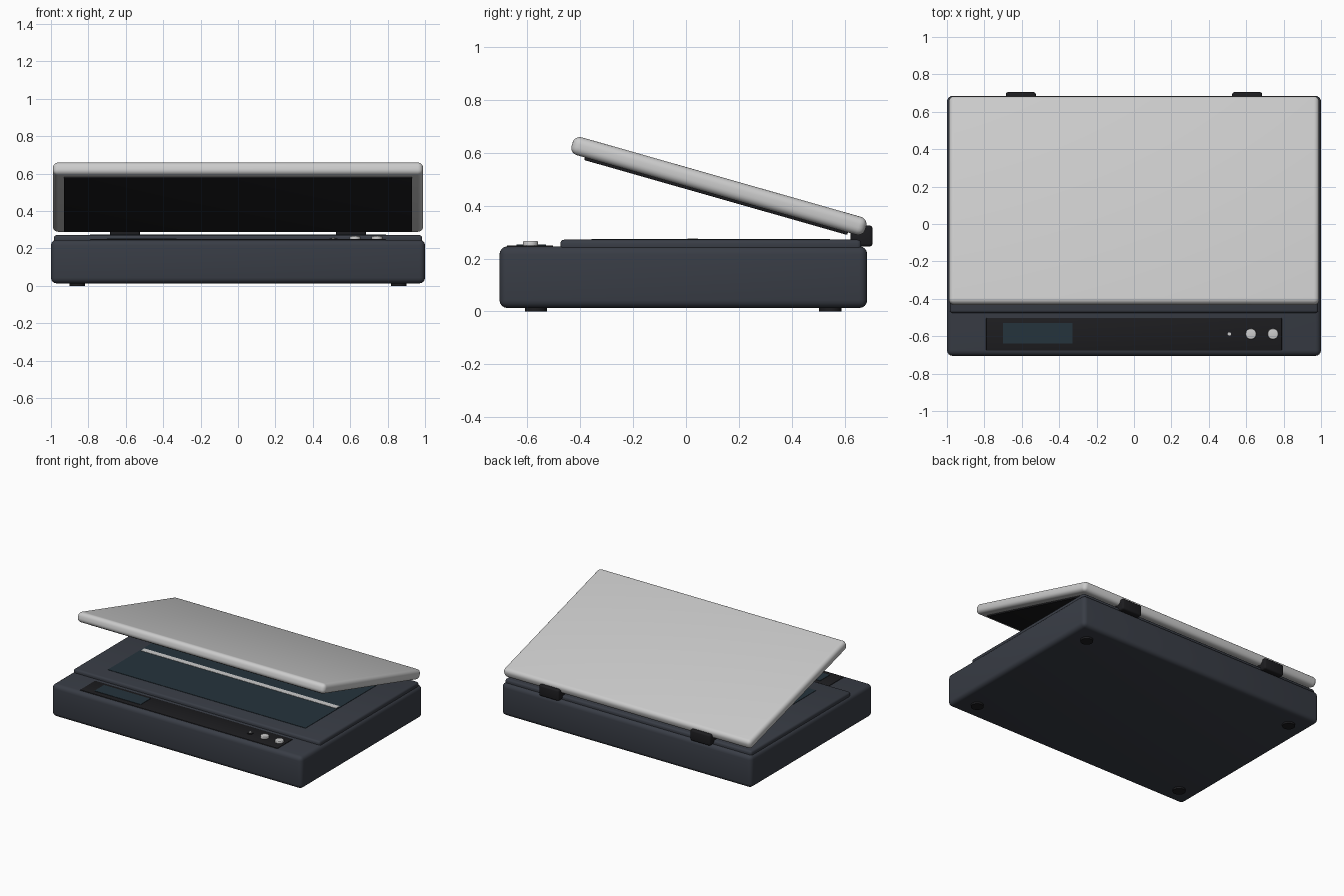
import bpy
from math import radians
from mathutils import Matrix, Vector

if "Cube" in bpy.data.objects:
    bpy.data.objects.remove(bpy.data.objects["Cube"])


def mat(name, r, g, b):
    m = bpy.data.materials.new(name)
    m.diffuse_color = (r, g, b, 1)
    m.use_nodes = True
    m.node_tree.nodes["Principled BSDF"].inputs["Base Color"].default_value = m.diffuse_color
    return m


CHARCOAL = mat("charcoal", 0.04, 0.046, 0.06)
BLACK = mat("black", 0.012, 0.012, 0.014)
GLASS = mat("glass", 0.018, 0.033, 0.045)
SILVER = mat("silver", 0.75, 0.75, 0.77)
WHITE = mat("white", 0.85, 0.87, 0.87)


def finish(ob, name, material, bevel, segments):
    ob.name = name
    ob.data.materials.append(material)
    if bevel:
        mod = ob.modifiers.new("bevel", "BEVEL")
        mod.width = bevel
        mod.segments = segments
        mod.limit_method = "ANGLE"
        bpy.ops.object.modifier_apply(modifier="bevel")
    bpy.ops.object.shade_smooth_by_angle(angle=radians(35))
    return ob


def box(name, x, y, z, material, bevel=0.0, segments=4):
    """Box from (min, max) ranges along each axis."""
    bpy.ops.mesh.primitive_cube_add(size=1)
    ob = bpy.context.object
    size = [r[1] - r[0] for r in (x, y, z)]
    mid = [(r[1] + r[0]) / 2 for r in (x, y, z)]
    ob.data.transform(Matrix.Translation(mid) @ Matrix.Diagonal((*size, 1)))
    return finish(ob, name, material, bevel, segments)


def disc(name, x, y, z0, z1, radius, material, bevel=0.0):
    bpy.ops.mesh.primitive_cylinder_add(vertices=32, radius=radius, depth=z1 - z0,
                                        location=(x, y, (z0 + z1) / 2))
    return finish(bpy.context.object, name, material, bevel, 3)


# Base housing and raised scanning bed
box("base_body", (-1, 1), (-0.705, 0.685), (0.013, 0.246), CHARCOAL, 0.03)
box("bed_frame", (-0.985, 0.985), (-0.475, 0.662), (0.225, 0.271), CHARCOAL, 0.014, 3)
box("bed_glass", (-0.79, 0.79), (-0.357, 0.545), (0.262, 0.2735), GLASS)
box("scan_light", (-0.78, 0.78), (0.005, 0.045), (0.266, 0.2755), WHITE)

# Control panel
box("control_panel", (-0.79, 0.79), (-0.677, -0.503), (0.236, 0.25), BLACK, 0.003, 2)
box("display", (-0.70, -0.33), (-0.64, -0.53), (0.24, 0.2525), GLASS)
disc("indicator_ring", 0.51, -0.588, 0.24, 0.254, 0.021, BLACK)
disc("indicator_light", 0.51, -0.588, 0.245, 0.257, 0.009, WHITE)
for i, x in enumerate((0.625, 0.743)):
    disc(f"button_{i + 1}", x, -0.588, 0.24, 0.266, 0.029, SILVER, 0.005)

# Feet and hinges
for side, s in (("left", -1), ("right", 1)):
    for end, y in (("front", -0.567), ("back", 0.545)):
        disc(f"foot_{end}_{side}", s * 0.86, y, 0, 0.03, 0.042, BLACK)
    a, b = sorted((s * 0.525, s * 0.685))
    box(f"hinge_{side}", (a, b), (0.622, 0.705), (0.245, 0.325), BLACK, 0.012, 3)

# Tilted lid with the dark pad on its underside
tilt = Matrix.Translation(Vector((0, 0.1245, 0.474))) @ Matrix.Rotation(radians(-15.9), 4, "X")
lid = box("lid", (-0.99, 0.99), (-0.577, 0.577), (-0.035, 0.035), SILVER, 0.028, 5)
pad = box("lid_pad", (-0.93, 0.93), (-0.517, 0.517), (-0.045, -0.02), BLACK, 0.003, 2)
for part in (lid, pad):
    part.matrix_world = tilt
